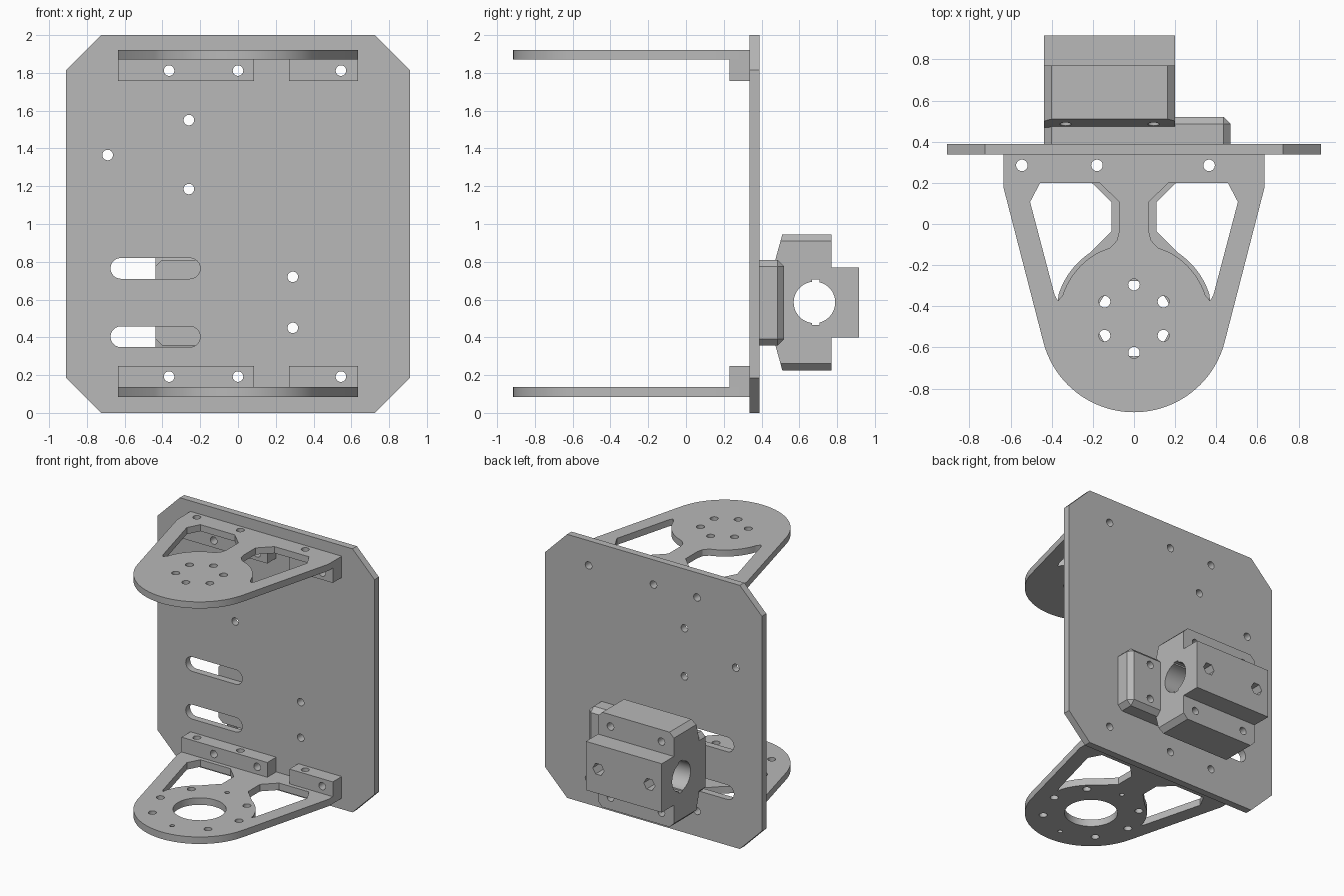
import bpy, bmesh
from math import sin, cos, radians

cube = bpy.data.objects.get("Cube")
if cube:
    bpy.data.objects.remove(cube)

grey = bpy.data.materials.new("machined grey")
grey.use_nodes = True
grey.diffuse_color = (0.48, 0.48, 0.48, 1)
grey.node_tree.nodes["Principled BSDF"].inputs["Base Color"].default_value = grey.diffuse_color


def arc(cx, cy, r, a0, a1, n):
    steps = [radians(a0 + (a1 - a0) * i / n) for i in range(n + 1)]
    return [(cx + r * cos(a), cy + r * sin(a)) for a in steps]


def circle(cx, cy, r, n=24):
    return arc(cx, cy, r, 0, 360, n)[:-1]


def rect(x0, x1, y0, y1):
    return [(x0, y0), (x1, y0), (x1, y1), (x0, y1)]


def prism(name, pts, axis, lo, hi):
    """Extrude a flat outline along an axis from lo to hi."""
    place = {"x": lambda a, b, h: (h, a, b),
             "y": lambda a, b, h: (a, h, b),
             "z": lambda a, b, h: (a, b, h)}[axis]
    bm = bmesh.new()
    ends = [[bm.verts.new(place(a, b, h)) for a, b in pts] for h in (lo, hi)]
    for ring in ends:
        bm.faces.new(ring)
    for i in range(len(pts)):
        j = (i + 1) % len(pts)
        bm.faces.new((ends[0][i], ends[0][j], ends[1][j], ends[1][i]))
    bmesh.ops.recalc_face_normals(bm, faces=bm.faces)
    mesh = bpy.data.meshes.new(name)
    bm.to_mesh(mesh)
    bm.free()
    mesh.materials.append(grey)
    obj = bpy.data.objects.new(name, mesh)
    bpy.context.collection.objects.link(obj)
    return obj


def cut(obj, pts, axis, lo, hi):
    """Cut a prism shaped opening through a part."""
    cutter = prism("cutter", pts, axis, lo, hi)
    cutter.hide_render = True
    mod = obj.modifiers.new("opening", "BOOLEAN")
    mod.operation = "DIFFERENCE"
    mod.solver = "EXACT"
    mod.object = cutter
    bpy.context.view_layer.objects.active = obj
    bpy.ops.object.modifier_apply(modifier=mod.name)
    bpy.data.objects.remove(cutter)


def chamfer(obj, rule, width):
    bm = bmesh.new()
    bm.from_mesh(obj.data)
    edges = [e for e in bm.edges if rule(e.verts[0].co, e.verts[1].co)]
    bmesh.ops.bevel(bm, geom=edges, offset=width, segments=1, affect="EDGES")
    bm.to_mesh(obj.data)
    bm.free()


HOLE = 0.028
FACE_HOLES = (-0.365, 0, 0.545)
RAIL_HOLES = (-0.545, -0.18, 0.365)
HUB_Y = -0.46
parts = []

# Back plate with clipped corners, screw holes and adjustment slots
w, c = 0.91, 0.185
plate = prism("back_plate", [(-w, c), (c - w, 0), (w - c, 0), (w, c), (w, 2 - c),
                             (w - c, 2), (c - w, 2), (-w, 2 - c)], "y", 0.337, 0.39)
holes = [(x, z) for x in FACE_HOLES for z in (0.192, 1.812)]
holes += [(-0.26, 1.55), (-0.26, 1.185), (-0.69, 1.365), (0.29, 0.72), (0.29, 0.45)]
for x, z in holes:
    cut(plate, circle(x, z, HOLE), "y", 0.3, 0.45)
for z in (0.765, 0.403):
    slot = arc(-0.62, z, 0.055, 90, 270, 12) + arc(-0.255, z, 0.055, -90, 90, 12)
    cut(plate, slot, "y", 0.3, 0.45)
parts.append(plate)


# Horizontal arms with two lightening windows around a neck and hub
def arm(name, z0, z1, neck, hub, end_angle, blend):
    outline = [(0.635, 0.337), (-0.635, 0.337), (-0.635, 0.18)]
    outline += arc(0, HUB_Y, 0.455, 194.5, 345.5, 40) + [(0.635, 0.18)]
    obj = prism(name, outline, "z", z0, z1)
    window = [(neck + 0.095, 0.2), (0.456, 0.2), (0.505, 0.107), (0.386, -0.345), (0.37, -0.373)]
    window += arc(0, HUB_Y, hub, 18, end_angle, 16) + blend
    window += [(neck, -0.035), (neck, 0.107)]
    for side in (-1, 1):
        cut(obj, [(side * x, y) for x, y in window], "z", z0 - 0.1, z1 + 0.1)
    for x in RAIL_HOLES:
        cut(obj, circle(x, 0.285, HOLE), "z", z0 - 0.1, z1 + 0.1)
    parts.append(obj)
    return obj


def hub_ring(obj, radius, angles, size, z0, z1):
    for a in angles:
        x, y = radius * cos(radians(a)), HUB_Y + radius * sin(radians(a))
        cut(obj, circle(x, y, size), "z", z0, z1)


top_arm = arm("top_arm", 1.87, 1.92, 0.072, 0.365, 62, [(0.115, -0.115), (0.083, -0.08)])
hub_ring(top_arm, 0.165, range(30, 390, 60), HOLE, 1.8, 2)
bottom_arm = arm("bottom_arm", 0.083, 0.136, 0.11, 0.385, 56, [])
cut(bottom_arm, circle(0, HUB_Y, 0.183, 48), "z", 0, 0.2)
hub_ring(bottom_arm, 0.33, (0, 45, 135, 180, 225, 315), HOLE, 0, 0.2)
hub_ring(bottom_arm, 0.33, (90, 270), 0.017, 0, 0.2)

# Mounting rails joining each arm to the plate
for level, z0, z1, hz in (("top", 1.758, 1.87, 1.812), ("bottom", 0.136, 0.248, 0.192)):
    for size, x0, x1 in (("long", -0.635, 0.085), ("short", 0.27, 0.635)):
        rail = prism(f"{level}_{size}_rail", rect(x0, x1, 0.23, 0.337), "z", z0, z1)
        for x in FACE_HOLES:
            if x0 < x < x1:
                cut(rail, circle(x, hz, HOLE), "y", 0.1, 0.45)
        for x in RAIL_HOLES:
            if x0 < x < x1:
                cut(rail, circle(x, 0.285, HOLE), "z", z0 - 0.1, z1 + 0.1)
        parts.append(rail)

# Chamfered pad behind the plate
pad = prism("clamp_pad", rect(-0.437, 0.47, 0.357, 0.81), "y", 0.39, 0.52)
chamfer(pad, lambda a, b: max(a.y, b.y) > 0.5, 0.035)
for z in (0.72, 0.45):
    cut(pad, circle(0.29, z, HOLE), "y", 0.3, 0.6)
parts.append(pad)

# Clamp block with stepped back, bore and screw holes
mid = 0.585
upper = [(0.915, 0.185), (0.77, 0.185), (0.77, 0.36), (0.51, 0.36), (0.47, 0.215)]
profile = [(y, mid + h) for y, h in upper] + [(y, mid - h) for y, h in reversed(upper)]
block = prism("clamp_block", profile, "x", -0.437, 0.2)
chamfer(block, lambda a, b: abs(a.x - b.x) < 0.001
        and min(abs(a.z - mid), abs(b.z - mid)) > 0.35, 0.036)
cut(block, circle(0.68, mid, 0.11, 48), "x", -0.6, 0.4)
cut(block, rect(0.668, 0.708, mid - 0.12, mid + 0.12), "x", -0.6, 0.4)
for x in (-0.333, 0.095):
    cut(block, circle(x, mid, 0.047, 6), "y", 0.7, 1)
    for z in (mid - 0.27, mid + 0.27):
        cut(block, circle(x, z, HOLE), "y", 0.3, 0.9)
parts.append(block)

# Smooth the curved walls and keep every corner crisp
bpy.ops.object.select_all(action="DESELECT")
for obj in parts:
    obj.select_set(True)
bpy.context.view_layer.objects.active = plate
bpy.ops.object.shade_smooth_by_angle(angle=radians(28))
